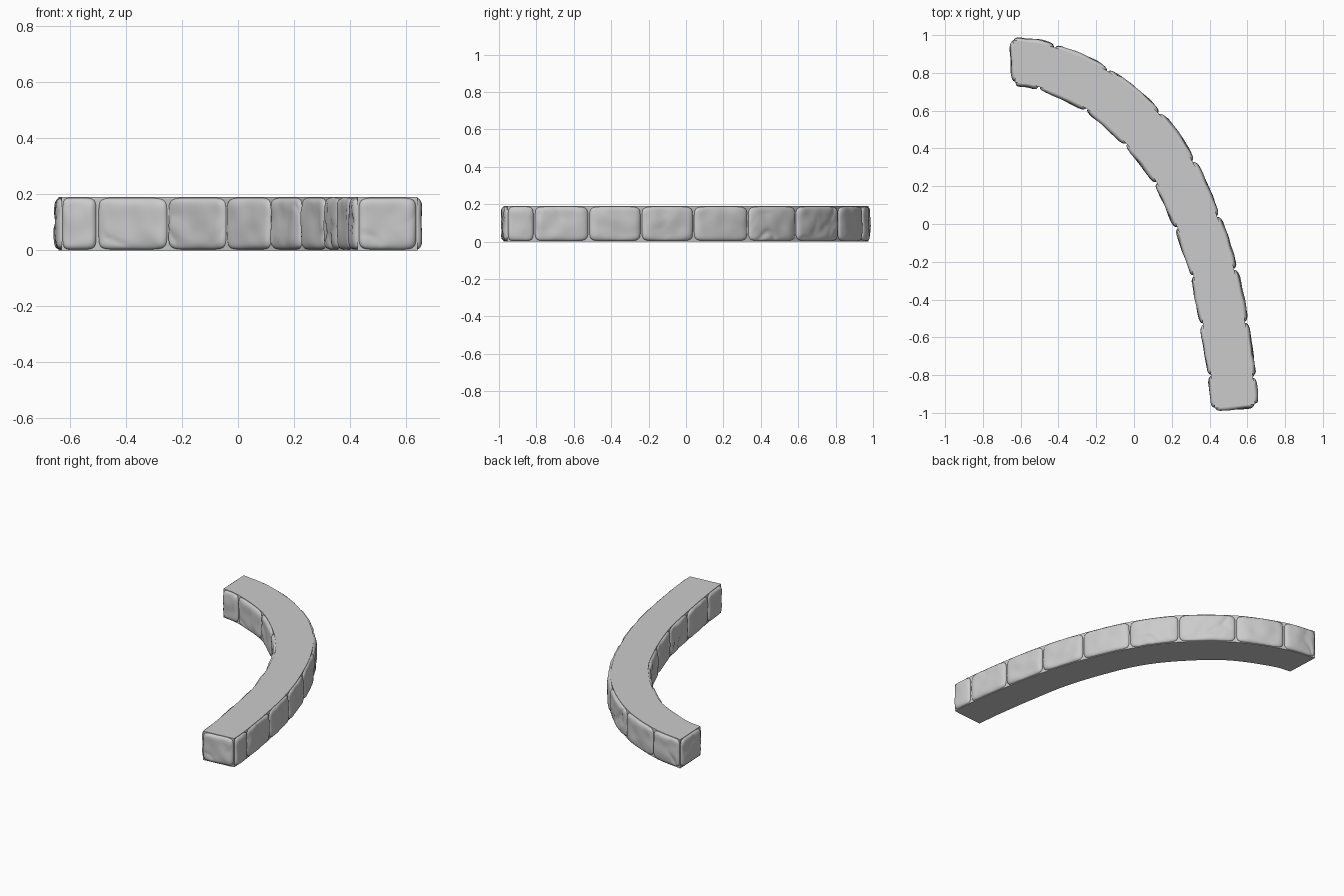
import bpy, bmesh, math
from mathutils import Vector, noise

cube = bpy.data.objects.get("Cube")
if cube:
    bpy.data.objects.remove(cube)

HEIGHT = 0.19
RELIEF = 0.022      # how far the stones stand out of the core
NU, NV = 36, 24     # grid of one stone face

stone_grey = bpy.data.materials.new("stone_grey")
stone_grey.use_nodes = True
GREY = (0.6, 0.6, 0.6, 1)
stone_grey.diffuse_color = GREY
stone_grey.node_tree.nodes["Principled BSDF"].inputs["Base Color"].default_value = GREY

# Mortar joints along both sides of the curved wall
outer = [(-.64, .975), (-.42, .935), (-.14, .81), (.13, .585), (.31, .33),
         (.44, .04), (.53, -.24), (.588, -.52), (.63, -.81), (.64, -.955)]
inner = [(-.63, .75), (-.5, .725), (-.25, .61), (-.04, .425), (.12, .22),
         (.23, -.02), (.315, -.275), (.365, -.53), (.407, -.80), (.427, -.975)]
inner_back = inner[::-1]


def along(path, t):
    """Smooth point on a path; whole values of t are the joints."""
    pts = [Vector(p) for p in path]
    pts = [2 * pts[0] - pts[1]] + pts + [2 * pts[-1] - pts[-2]]
    i = min(max(int(t), 0), len(path) - 2)
    f = t - i
    a, b, c, d = pts[i:i + 4]
    return 0.5 * (2 * b + (c - a) * f + (2 * a - 5 * b + 4 * c - d) * f * f
                  + (3 * b - a - 3 * c + d) * f ** 3)


def finish(name, bm, angle):
    mesh = bpy.data.meshes.new(name)
    bm.to_mesh(mesh)
    bm.free()
    mesh.materials.append(stone_grey)
    obj = bpy.data.objects.new(name, mesh)
    bpy.context.collection.objects.link(obj)
    bpy.ops.object.select_all(action='DESELECT')
    obj.select_set(True)
    bpy.context.view_layer.objects.active = obj
    bpy.ops.object.shade_smooth_by_angle(angle=math.radians(angle))
    return obj


def build_core():
    """Plain curved bar with flat top and bottom."""
    bm = bmesh.new()
    steps = 6 * (len(outer) - 1)
    rings = []
    for i in range(steps + 1):
        o, n = along(outer, i / 6), along(inner, i / 6)
        rings.append([bm.verts.new((p.x, p.y, z))
                      for p, z in ((o, 0), (o, HEIGHT), (n, HEIGHT), (n, 0))])
    for a, b in zip(rings, rings[1:]):
        for k in range(4):
            m = (k + 1) % 4
            bm.faces.new((a[k], a[m], b[m], b[k]))
    bm.faces.new(rings[0])
    bm.faces.new(rings[-1][::-1])
    bmesh.ops.recalc_face_normals(bm, faces=bm.faces)
    finish("wall_core", bm, 30)


def build_stone(name, path, index):
    """Rounded, roughly hewn stone face between two joints."""
    bm = bmesh.new()
    length = (along(path, index + 1) - along(path, index)).length
    gap = 0.004 / length
    seed = Vector((index * 3.7, len(name) * 1.9, 0))
    rows = []
    for i in range(NU + 1):
        row = []
        for j in range(NV + 1):
            u = math.sin((i / NU - 0.5) * math.pi)
            v = math.sin((j / NV - 0.5) * math.pi)
            r = max(abs(u), abs(v))
            p = (abs(u) ** 7 + abs(v) ** 7) ** (1 / 7)
            squeeze = r / p if p > 0 else 1
            u, v = u * squeeze, v * squeeze
            t = index + 0.5 + u * (0.5 - gap)
            base = along(path, t)
            tangent = (along(path, t + 0.02) - along(path, t - 0.02)).normalized()
            normal = Vector((-tangent.y, tangent.x, 0))
            z = HEIGHT / 2 + v * (HEIGHT / 2 - 0.003)
            # Pillow shape with broad lumps and shallow chisel marks
            pillow = math.sqrt(max(0, 1 - r ** 8))
            spot = Vector((base.x, base.y, z)) + seed
            lumps = noise.noise(spot * 13) * 0.006
            chisel = -0.007 * max(0, 1 - 6 * abs(noise.noise(spot * 8 + seed)))
            chisel *= max(0, noise.noise(spot * 5)) * 2
            depth = pillow * (RELIEF - 0.002 + lumps + chisel) - 0.002
            pos = Vector((base.x, base.y, z)) + normal * depth
            row.append(bm.verts.new(pos))
        rows.append(row)
    for a, b in zip(rows, rows[1:]):
        for j in range(NV):
            bm.faces.new((a[j], a[j + 1], b[j + 1], b[j]))
    finish(name, bm, 60)


build_core()
for side, path in (("outer", outer), ("inner", inner_back)):
    for k in range(len(path) - 1):
        build_stone(f"{side}_stone_{k + 1}", path, k)

# One stone closes each end
build_stone("front_end_stone", [outer[-1], inner[-1]], 0)
build_stone("back_end_stone", [inner[0], outer[0]], 0)
